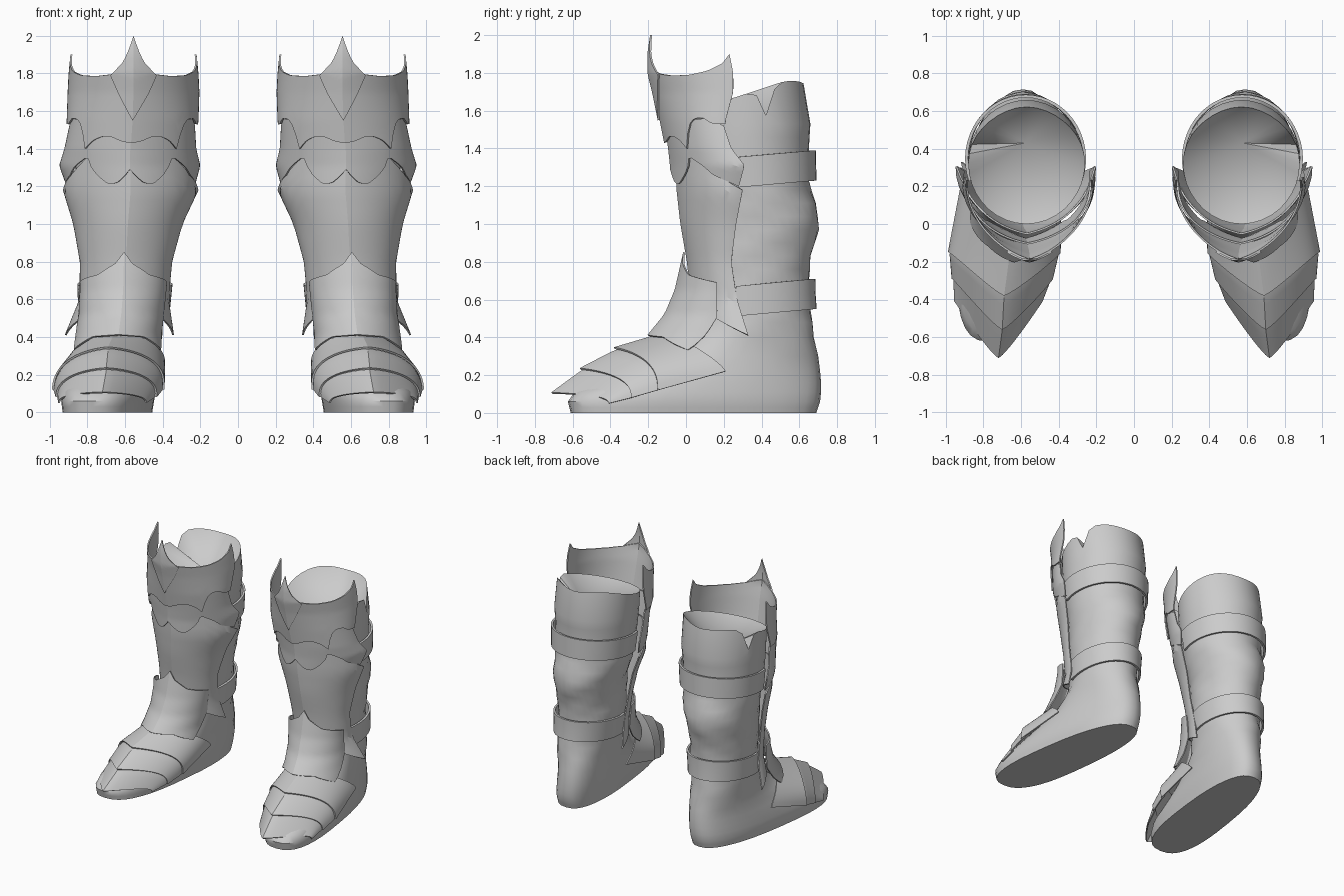
import bpy
import math
from math import sin, cos, pi, radians

cube = bpy.data.objects.get("Cube")
if cube:
    bpy.data.objects.remove(cube)

steel = bpy.data.materials.new("plain grey")
steel.use_nodes = True
steel.diffuse_color = (0.6, 0.6, 0.6, 1)
steel.node_tree.nodes["Principled BSDF"].inputs["Base Color"].default_value = (0.6, 0.6, 0.6, 1)


def lerp(table, key):
    """Linear lookup in rows that start with an ascending key."""
    if key <= table[0][0]:
        return table[0][1:]
    for low, high in zip(table, table[1:]):
        if key <= high[0]:
            f = (key - low[0]) / (high[0] - low[0])
            return [a + (b - a) * f for a, b in zip(low[1:], high[1:])]
    return table[-1][1:]


def power(value, exponent):
    """Signed power, used to square off ellipses."""
    return math.copysign(abs(value) ** exponent, value)


def make(name, verts, faces, thickness=0.0, angle=40):
    """Mesh object, thickened if asked and mirrored to the other leg."""
    mesh = bpy.data.meshes.new(name)
    mesh.from_pydata(verts, [], faces)
    mesh.materials.append(steel)
    obj = bpy.data.objects.new(name, mesh)
    bpy.context.collection.objects.link(obj)
    bpy.ops.object.select_all(action="DESELECT")
    obj.select_set(True)
    bpy.context.view_layer.objects.active = obj
    if thickness:
        solid = obj.modifiers.new("thickness", "SOLIDIFY")
        solid.thickness = thickness
        solid.offset = 0
        bpy.ops.object.modifier_apply(modifier=solid.name)
    bpy.ops.object.shade_smooth_by_angle(angle=radians(angle))
    mirror = obj.modifiers.new("other leg", "MIRROR")
    mirror.use_mirror_merge = False


def grid_faces(rows, cols, closed=False):
    faces = []
    for r in range(rows - 1):
        for c in range(cols if closed else cols - 1):
            d = (c + 1) % cols
            faces.append((r * cols + c, r * cols + d, (r + 1) * cols + d, (r + 1) * cols + c))
    return faces


# Boot sections: height, centre x, half width, front y, back y
BOOT = [
    (0.0, 0.645, 0.21, -0.61, 0.69),
    (0.06, 0.645, 0.22, -0.625, 0.71),
    (0.11, 0.64, 0.222, -0.59, 0.715),
    (0.16, 0.635, 0.218, -0.46, 0.715),
    (0.22, 0.63, 0.212, -0.32, 0.71),
    (0.3, 0.62, 0.205, -0.13, 0.70),
    (0.4, 0.61, 0.21, 0.0, 0.68),
    (0.55, 0.605, 0.22, 0.06, 0.65),
    (0.7, 0.60, 0.23, 0.07, 0.65),
    (0.85, 0.595, 0.235, 0.06, 0.67),
    (1.0, 0.59, 0.25, 0.05, 0.705),
    (1.1, 0.585, 0.27, 0.04, 0.685),
    (1.2, 0.58, 0.285, 0.03, 0.655),
    (1.4, 0.575, 0.30, 0.01, 0.65),
    (1.55, 0.572, 0.31, 0.0, 0.66),
    (1.7, 0.57, 0.31, 0.0, 0.64),
    (1.8, 0.57, 0.305, 0.0, 0.6),
]


def boot_point(t, z, grow=0.0):
    """Point on the boot; t = 0 is the heel, growing toward the outer side."""
    cx, hw, front, back = lerp(BOOT, z)
    low = max(0.0, 1 - z / 0.5)
    square = 1 - 0.22 * low
    ry = (back - front) / 2 + grow
    y = (front + back) / 2 + ry * power(cos(t), square)
    x = cx + 0.13 * (0.35 - y) * min(1, low * 2)
    x += (hw + grow) * power(sin(t), square) * (1 - 0.1 * low * cos(t))
    return [x, y, z]


# Leather boot, with a notched rim and a sunken inside
SEG = 36
angles = [2 * pi * i / SEG for i in range(SEG)]
heights = [0, 0.03, 0.06, 0.11, 0.16, 0.22, 0.3, 0.4, 0.48] + [0.55 + 0.07 * i for i in range(15)]
verts = []
for z in heights:
    for t in angles:
        # soft creases round the calf
        crease = 0.01 * sin(z * 21 + 3 * t) * sin(2 * t + z * 9) if 0.3 < z < 1.3 else 0
        verts.append(boot_point(t, z, crease))
for t in angles:
    notch = max(0, 1 - abs(math.degrees(t) - 70) / 12)
    p = boot_point(t, 1.69 + 0.1 * cos(t) - 0.045 * max(0, cos(t)) ** 6)
    verts.append([p[0], p[1], p[2] - 0.15 * notch])
rows = len(heights) + 1
faces = grid_faces(rows, SEG, closed=True)
faces.append(list(range(SEG))[::-1])
rim = (rows - 1) * SEG
verts.append((0.58, 0.43, 1.5))
faces += [(rim + i, rim + (i + 1) % SEG, len(verts) - 1) for i in range(SEG)]
make("boot", verts, faces)

# Two straps round the back of the boot
for name, base in (("upper_strap", 1.2), ("lower_strap", 0.52)):
    verts = []
    for f in (0, 0.5, 1):
        for i in range(31):
            t = radians(-108 + 216 * i / 30)
            p = boot_point(t, base + 0.16 * f, 0.016 + 0.012 * cos(t))
            p[2] += 0.03 * cos(t)
            verts.append(p)
    make(name, verts, grid_faces(3, 31), 0.016)


def leg_plate(name, shell, top, bottom, span=1.0, grow=0.0, cols=48, rows=14):
    """Ridged plate wrapped round the front of the leg.
    shell rows: height, centre x, half width, ridge y, rear edge y.
    top and bottom: height against distance from the ridge."""
    verts = []
    for r in range(rows + 1):
        for c in range(cols + 1):
            u = span * (2 * c / cols - 1)
            high, low = lerp(top, abs(u))[0], lerp(bottom, abs(u))[0]
            z = low + (high - low) * r / rows
            cx, w, ridge, rear = lerp(shell, z)
            bend = 0.65 * cos(u * pi / 2) + 0.35 * (1 - abs(u))
            x = cx + (w + grow) * sin(u * pi / 2)
            verts.append((x, rear + (ridge - grow - rear) * bend, z))
    make(name, verts, grid_faces(rows + 1, cols + 1), 0.01, 16)


KNEE = [(1.4, 0.57, 0.34, -0.105, 0.2), (1.55, 0.56, 0.345, -0.135, 0.21),
        (1.7, 0.555, 0.345, -0.165, 0.25), (1.8, 0.555, 0.34, -0.19, 0.25),
        (1.9, 0.555, 0.33, -0.19, 0.23), (2.0, 0.555, 0.33, -0.175, 0.23)]
leg_plate("knee_plate", KNEE,
          [(0, 1.83), (0.22, 1.795), (0.4, 1.785), (0.6, 1.79), (0.77, 1.81), (0.92, 1.85), (1, 1.9)],
          [(0, 1.43), (0.1, 1.44), (0.2, 1.465), (0.3, 1.465), (0.4, 1.445), (0.5, 1.4),
           (0.54, 1.48), (0.58, 1.53), (0.64, 1.56), (0.75, 1.56), (0.85, 1.53), (1, 1.53)])
leg_plate("knee_crest", KNEE,
          [(0, 2.0), (0.04, 1.93), (0.1, 1.86), (0.22, 1.79)],
          [(0, 1.55), (0.06, 1.61), (0.14, 1.69), (0.22, 1.785)], 0.22, 0.01, 16)

leg_plate("upper_shin_plate",
          [(1.2, 0.57, 0.335, -0.075, 0.28), (1.31, 0.575, 0.37, -0.08, 0.31),
           (1.4, 0.572, 0.345, -0.09, 0.24), (1.55, 0.56, 0.325, -0.11, 0.19)],
          [(0, 1.5), (0.6, 1.55), (0.8, 1.56), (1, 1.52)],
          [(0, 1.29), (0.06, 1.25), (0.13, 1.22), (0.2, 1.21), (0.26, 1.225),
           (0.34, 1.27), (0.43, 1.36), (0.7, 1.26), (1, 1.2)])

leg_plate("shin_plate",
          [(0.41, 0.63, 0.285, 0.03, 0.33), (0.6, 0.605, 0.232, 0.03, 0.27),
           (0.8, 0.595, 0.24, 0.01, 0.24), (1.0, 0.585, 0.285, -0.025, 0.265),
           (1.18, 0.57, 0.355, -0.045, 0.3), (1.4, 0.57, 0.32, -0.055, 0.26)],
          [(0, 1.33), (0.45, 1.37), (0.7, 1.27), (1, 1.18)],
          [(0, 0.6), (0.6, 0.5), (1, 0.41)])

leg_plate("ankle_plate",
          [(0.33, 0.64, 0.235, -0.27, 0.09), (0.41, 0.635, 0.225, -0.2, 0.14),
           (0.52, 0.62, 0.222, -0.11, 0.165), (0.65, 0.61, 0.225, -0.055, 0.165),
           (0.85, 0.605, 0.235, -0.01, 0.165)],
          [(0, 0.85), (0.12, 0.79), (0.4, 0.73), (1, 0.69)],
          [(0, 0.41), (0.4, 0.4), (0.65, 0.36), (0.85, 0.33), (1, 0.5)])

# Foot stations: key, centre x, half width, ridge y, ridge z, side y, side z
FOOT = [(0, 0.655, 0.26, -0.12, 0.42, 0.21, 0.22),
        (1, 0.69, 0.285, -0.38, 0.325, -0.15, 0.12),
        (2, 0.7, 0.255, -0.56, 0.215, -0.29, 0.08),
        (3, 0.72, 0.23, -0.71, 0.105, -0.41, 0.05)]


def foot_lame(name, start, cols=36, rows=6):
    """One arched lame; its front lip sits proud of the next lame."""
    verts = []
    first = max(0, start - 0.08)
    for r in range(rows + 1):
        s = first + (start + 1 - first) * r / rows
        cx, hw, ry, rz, sy, sz = lerp(FOOT, s)
        lift = 0.018 * r / rows if start < 2 else 0
        for c in range(cols + 1):
            u = 2 * c / cols - 1
            side = sin(u * pi / 2)
            arch = 0.85 * max(0, cos(u * pi / 2)) ** 0.75 + 0.15 * (1 - abs(u))
            # lips sweep back in a point, while the rear edge runs straight
            front = min(1, s)
            sweep = front * abs(side) ** 1.15 + (1 - front) * abs(u) ** 1.3
            # the arch leans toward the inner side
            verts.append((cx + (hw + lift / 2) * side - 0.03 * arch * (1 - s / 3) * abs(side),
                          ry + (sy - ry) * sweep,
                          sz + (rz - sz + lift) * arch))
    make(name, verts, grid_faces(rows + 1, cols + 1), 0.01, 16)


for i, name in enumerate(("instep_lame", "middle_lame", "toe_lame")):
    foot_lame(name, i)
